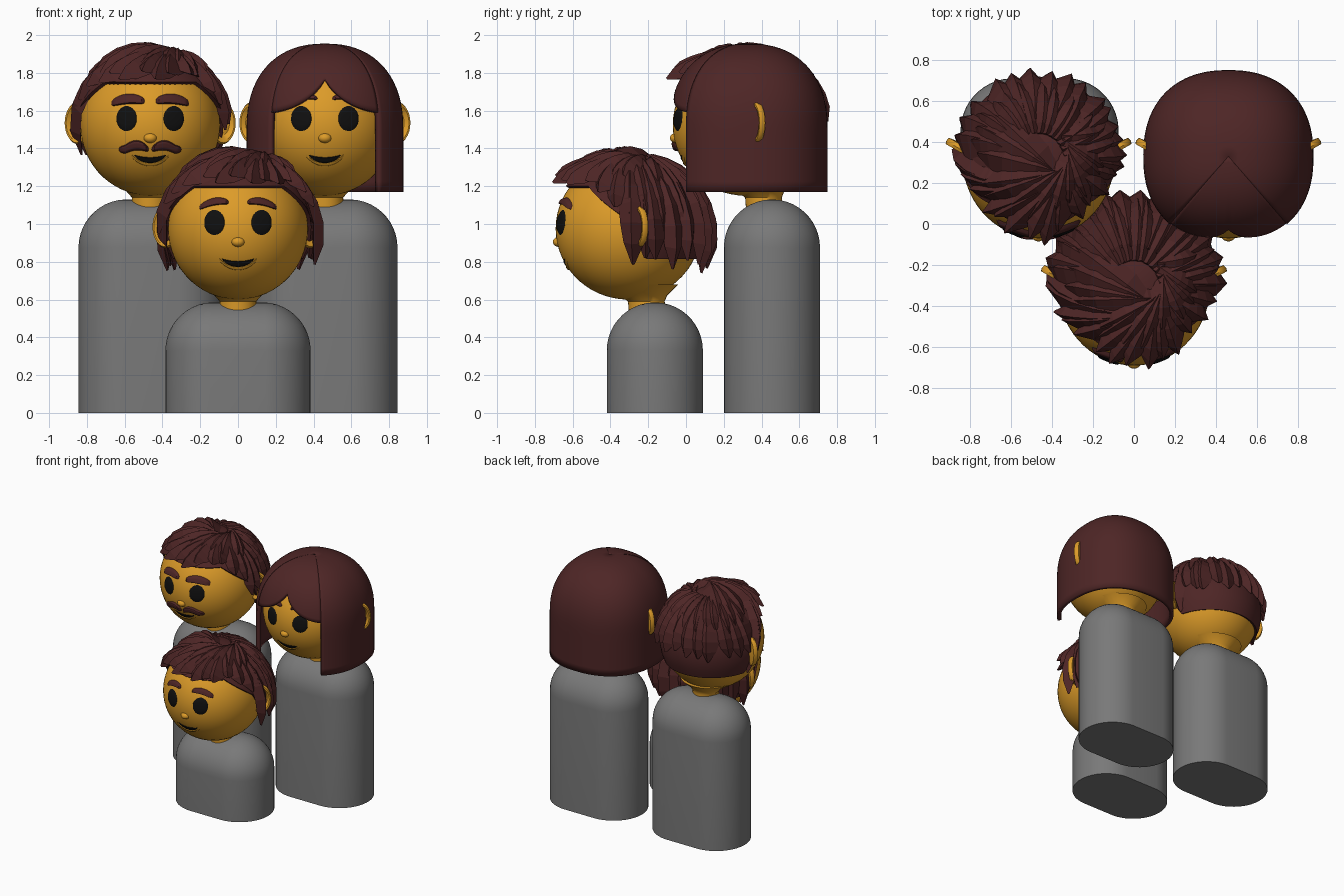
import bpy, bmesh, math, random
from mathutils import Vector as V

if "Cube" in bpy.data.objects:
    bpy.data.objects.remove(bpy.data.objects["Cube"])
random.seed(4)
pi, sin, cos, rad = math.pi, math.sin, math.cos, math.radians


def material(name, rgb):
    m = bpy.data.materials.new(name)
    m.diffuse_color = (*rgb, 1)
    m.use_nodes = True
    m.node_tree.nodes["Principled BSDF"].inputs["Base Color"].default_value = m.diffuse_color
    return m


SKIN = material("golden skin", (0.72, 0.33, 0.022))
HAIR = material("dark brown", (0.076, 0.019, 0.019))
GREY = material("grey", (0.19, 0.19, 0.19))
BLACK = material("black", (0.005, 0.005, 0.005))

# Shared head ellipsoid, in the child's frame; adults are offset copies
HC, HR = V((0, -0.305, 0.975)), V((0.37, 0.385, 0.375))


def grid(bm, rows, wrap=False, caps=False):
    vs = [[bm.verts.new(p) for p in r] for r in rows]
    n = len(rows[0])
    for a, b in zip(vs, vs[1:]):
        for j in range(n if wrap else n - 1):
            k = (j + 1) % n
            bm.faces.new((a[j], b[j], b[k], a[k]))
    if caps:
        bm.faces.new(vs[0])
        bm.faces.new(vs[-1])


def finish(name, bm, mat, off=(0, 0, 0), smooth=True, recalc=True):
    bmesh.ops.remove_doubles(bm, verts=bm.verts, dist=1e-5)
    if recalc:
        bmesh.ops.recalc_face_normals(bm, faces=bm.faces)
    me = bpy.data.meshes.new(name)
    bm.to_mesh(me)
    bm.free()
    me.materials.append(mat)
    me.polygons.foreach_set("use_smooth", [smooth] * len(me.polygons))
    if smooth:
        me.set_sharp_from_angle(angle=rad(40))
    ob = bpy.data.objects.new(name, me)
    ob.location = off
    bpy.context.collection.objects.link(ob)
    return ob


def loft(name, rows, mat, off=(0, 0, 0)):
    bm = bmesh.new()
    grid(bm, rows, True, True)
    return finish(name, bm, mat, off)


def direction(az, el):  # azimuth 0 = front, 90 = +x
    a, e = rad(az), rad(el)
    return V((sin(a) * cos(e), -cos(a) * cos(e), sin(e)))


def on_head(d, k=1.0):
    return HC + V((d.x * HR.x, d.y * HR.y, d.z * HR.z)) * k


def plate(name, x0, x1, low, high, mat, off, lift):
    """Feature hugging the face between curves low(t) and high(t)."""
    rows = []
    for i in range(21):
        t = (1 - cos(pi * i / 20)) / 2
        x, row = x0 + (x1 - x0) * t, []
        for j in range(9):
            s = j / 8
            z = low(t) + (high(t) - low(t)) * s
            q = 1 - (x / HR.x) ** 2 - ((z - HC.z) / HR.z) ** 2
            up = lift * min(1, 2.2 * sin(pi * s), 4 * sin(pi * t)) - 0.001
            row.append((x, HC.y - HR.y * math.sqrt(max(q, 0)) - up, z))
        rows.append(row)
    bm = bmesh.new()
    grid(bm, rows)
    finish(name, bm, mat, off, recalc=False)


def body(name, x, y, top):
    R, half, rows = 0.255, 0.13, []
    for ph in [None] + list(range(0, 89, 8)):
        r = R * cos(rad(ph or 0))
        z = 0 if ph is None else top - R + R * sin(rad(ph))
        rows.append([(x + math.copysign(half, cos(a)) + r * cos(a), y + r * sin(a), z)
                     for a in (2 * pi * (k + 0.5) / 48 for k in range(48))])
    loft(name + "_body", rows, GREY)


def head(name, off, brow):
    loft(name + "_head", [[on_head(direction(az, el)) for az in range(0, 360, 6)]
                          for el in [-89.5] + list(range(-84, 90, 6)) + [89.5]], SKIN, off)
    loft(name + "_neck", [[(r * cos(k * pi / 16), y + r * sin(k * pi / 16), z) for k in range(32)]
                          for r, y, z in ((0.1, -0.2, 0.5), (0.097, -0.21, 0.59),
                                          (0.125, -0.225, 0.622), (0.21, -0.25, 0.68))], SKIN, off)
    # nose
    loft(name + "_nose", [[(0.035 * cos(e) * cos(a), -0.675 + 0.03 * cos(e) * sin(a), 0.905 + 0.026 * sin(e))
                           for a in (k * pi / 10 for k in range(20))]
                          for e in (rad(d) for d in range(-85, 86, 17))], SKIN, off)
    # smiling mouth with a lower lip
    arch = lambda t: 4 * t * (1 - t)
    plate(name + "_mouth", -0.085, 0.085, lambda t: 0.815 - 0.043 * arch(t) ** 0.8,
          lambda t: 0.817 - 0.014 * arch(t), BLACK, off, 0.005)
    plate(name + "_lip", -0.1, 0.1, lambda t: 0.81 - 0.054 * arch(t) ** 0.8,
          lambda t: 0.823 - 0.05 * arch(t) ** 0.8, SKIN, off, 0.009)
    for s, side in ((-1, "left"), (1, "right")):
        # eyes
        oval = lambda t: 0.067 * math.sqrt(max(0, arch(t)))
        plate(f"{name}_{side}_eye", s * 0.125 - 0.054, s * 0.125 + 0.054,
              lambda t: 1.008 - oval(t), lambda t: 1.008 + oval(t), BLACK, off, 0.007)
        # eyebrows: u runs from the inner end to the outer end
        inner, outer, thick, z0, drop = brow
        a, b = sorted((s * inner, s * outer))
        mid = lambda t: z0 - drop * (t if s > 0 else 1 - t) + 0.018 * arch(t)
        w = lambda t: thick * max(0, arch(t)) ** 0.3
        plate(f"{name}_{side}_eyebrow", a, b, lambda t: mid(t) - w(t),
              lambda t: mid(t) + w(t), HAIR, off, 0.018)
        # cupped ears, flaring out and back
        u, n, c = V((s * 0.87, 0.5, 0)), V((s * 0.5, -0.87, 0)), V((s * 0.378, -0.25, 0.985))
        prof = ((0.02, 0), (0.6, 0), (0.82, 0.02), (0.93, 0.02), (1, 0.006), (0.94, -0.014), (0.02, -0.025))
        loft(f"{name}_{side}_ear", [[c + u * (0.08 * r * cos(k)) + V((0, 0, 0.113 * r * sin(k))) + n * h
                                     for k in (i * pi / 14 for i in range(28))] for r, h in prof], SKIN, off)


def lock(bm, d0, d1, w, bump, end):
    """Faceted tapering tuft sweeping over the head from d0 to d1."""
    ang, rows = d0.angle(d1), []
    path = []
    for i in range(7):
        t = i / 6
        d = (d0 * sin((1 - t) * ang) + d1 * sin(t * ang)) / sin(ang)
        path.append((on_head(d, 1.05 + bump * sin(pi * t) + end * t * t), d))
    for i, (p, d) in enumerate(path):
        tan = path[min(i + 1, 6)][0] - path[max(i - 1, 0)][0]
        side = tan.cross(d).normalized() * w * (0.55, 0.85, 1, 1, 0.9, 0.65, 0.1)[i]
        k = 0.2 if i == 6 else 1
        rows.append([p - side - d * 0.035 * k, p + side * 0.3 + d * 0.022 * k, p + side - d * 0.035 * k])
    grid(bm, rows, True, True)


def tousled_hair(name, off, back_el, back_lift, side_lift, front_lift):
    def line(az):  # elevation of the hairline
        a = abs((az + 180) % 360 - 180)
        if a < 50:
            return 35
        if a < 85:
            return 35 - (a - 50) / 35 * 25
        return max(-24, 10 - (a - 85) * 1.7)
    # close-fitting cap with its rim sunk into the head
    rows = []
    for j in range(14):
        rows.append([on_head(direction(az, 89.5 + (line(az) - 89.5) * min(j, 12) / 12),
                             0.97 if j == 13 else 1.05) for az in range(0, 360, 5)])
    loft(name + "_hair_cap", rows, HAIR, off)
    bm = bmesh.new()
    J = lambda a: random.uniform(-a, a)
    # fringe and temples
    for az in range(-105, 106, 14):
        a = abs(az)
        lift = front_lift * max(0, 1 - a / 75) + side_lift * min(1, a / 75)
        lock(bm, direction(az * 0.5 + 55, 68), direction(az + J(5), line(az) + J(4)),
             0.085, 0.03, lift + J(0.02))
    # back and nape
    for az in range(98, 263, 13):
        lock(bm, direction(az, 62), direction(az + J(5), back_el + J(5)), 0.085, 0.05, back_lift + J(0.02))
        lock(bm, direction(az + 6, 72), direction(az + 6 + J(6), back_el + 28 + J(6)), 0.08, 0.05, 0.07)
    # swept upper layer
    for az in range(-130, 130, 20):
        lock(bm, direction(az * 0.4 + 95, 66), direction(az + J(8), 47 + J(6) - abs(az) * 0.1),
             0.095, 0.06, 0.06 + J(0.02))
    finish(name + "_hair_tufts", bm, HAIR, off, smooth=False)


def bob_hair(name, cx, cy):
    """Smooth bob: shell of squarish section, open at the face."""
    rx, ry, z0, h, n = 0.415, 0.42, 1.5, 0.455, 2.3
    po = lambda v: math.copysign(abs(v) ** (2 / n), v)

    def shell(part, a0, a1, count, bottom):
        rows = []
        for i in range(count + 1):
            a = rad(a0 + (a1 - a0) * i / count)
            x, y = rx * po(sin(a)), -ry * po(cos(a))
            zb = bottom(x)
            qb = zb - z0 if zb < z0 else math.asin(((zb - z0) / h) ** (n / 2)) * 2 / pi
            row = []
            for j in range(25):
                q = qb + (1 - qb) * j / 24
                r = 1 if q < 0 else max(0, cos(q * pi / 2)) ** (2 / n)
                z = z0 + (q if q < 0 else h * sin(q * pi / 2) ** (2 / n))
                row.append((cx + x * r, cy + y * r, z))
            rows.append(row)
        bm = bmesh.new()
        grid(bm, rows)
        ob = finish(f"{name}_{part}", bm, HAIR, recalc=False)
        mod = ob.modifiers.new("thickness", "SOLIDIFY")
        mod.thickness, mod.offset = 0.028, -1

    shell("hair_back", 40.5, 319.5, 72, lambda x: 1.17)
    shell("hair_fringe", -40.5, 40.5, 32, lambda x: 1.565 + 0.205 * math.exp(-abs(x) / 0.14))


# Child in front
body("child", 0, -0.165, 0.585)
head("child", (0, 0, 0), (0.05, 0.205, 0.02, 1.115, 0.03))
tousled_hair("child", (0, 0, 0), -26, 0.17, 0.1, 0.2)

# Father, back left, with moustache
man = (-0.465, 0.62, 0.55)
body("father", -0.46, 0.455, 1.13)
head("father", man, (0.03, 0.205, 0.027, 1.1, 0.012))
tousled_hair("father", man, 2, 0.07, 0.03, 0.22)
for s in (-1, 1):
    a, b = sorted((s * 0.008, s * 0.165))
    f = lambda t: t if s > 0 else 1 - t
    mid = lambda t: 0.845 + 0.022 * sin(pi * min(1, f(t) * 1.25))
    w = lambda t: 0.027 * max(0, 4 * t * (1 - t)) ** 0.35
    plate("father_moustache", a, b, lambda t: mid(t) - w(t), lambda t: mid(t) + w(t), HAIR, man, 0.024)

# Mother, back right, with bob
woman = (0.46, 0.62, 0.55)
body("mother", 0.46, 0.455, 1.13)
head("mother", woman, (0.04, 0.2, 0.016, 1.115, 0.02))
bob_hair("mother", 0.46, 0.33)
